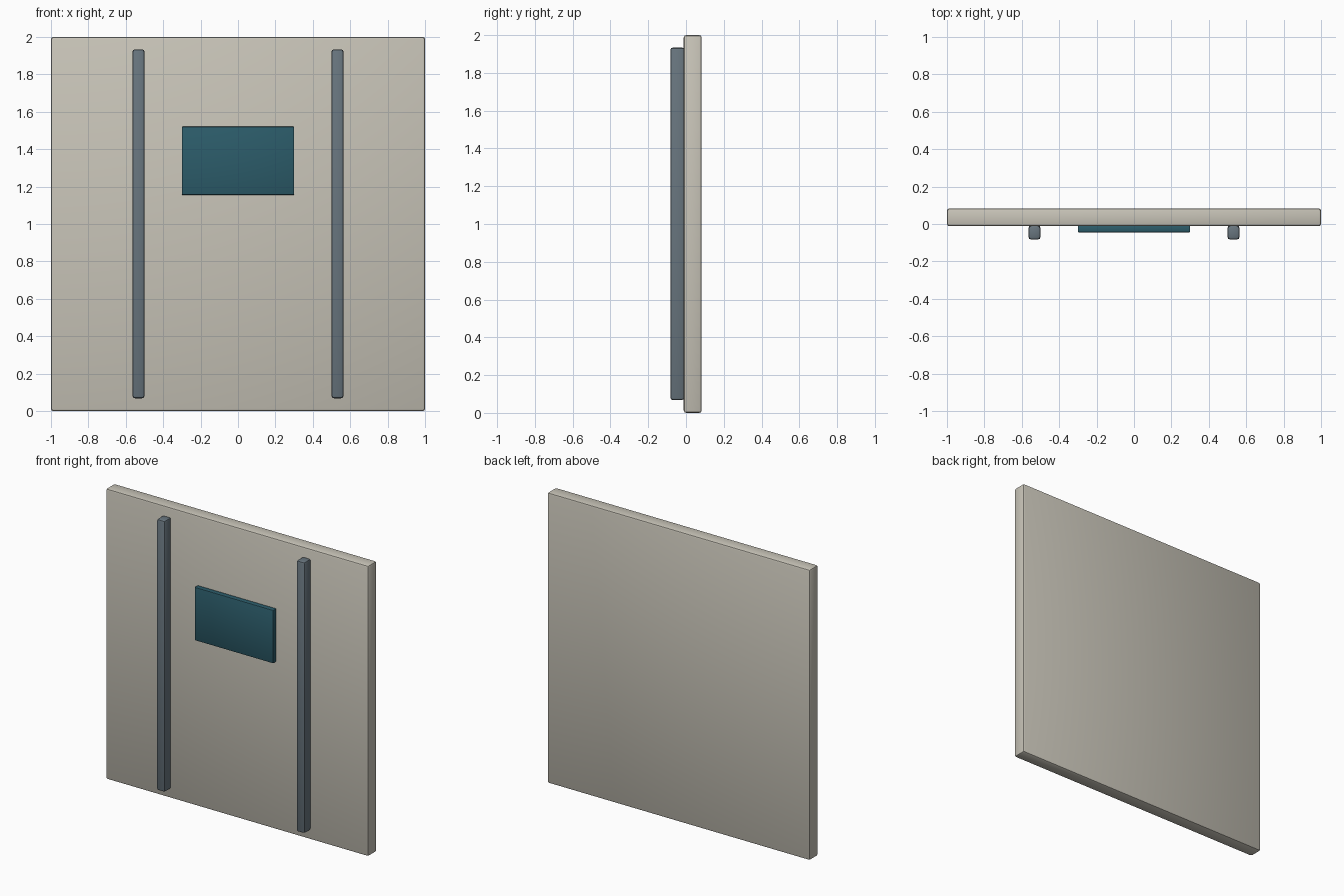
import bpy

if "Cube" in bpy.data.objects:
    bpy.data.objects.remove(bpy.data.objects["Cube"])


def material(name, rgb):
    mat = bpy.data.materials.new(name)
    mat.diffuse_color = (*rgb, 1.0)
    mat.use_nodes = True
    mat.node_tree.nodes["Principled BSDF"].inputs["Base Color"].default_value = mat.diffuse_color
    return mat


def rounded_box(name, low, high, bevel, mat):
    """Box between two corners with small smooth rounded edges."""
    bpy.ops.mesh.primitive_cube_add(
        size=1, location=[(a + b) / 2 for a, b in zip(low, high)])
    obj = bpy.context.object
    obj.name = name
    obj.scale = [b - a for a, b in zip(low, high)]
    bpy.ops.object.transform_apply(location=False, rotation=False, scale=True)
    obj.data.materials.append(mat)
    mod = obj.modifiers.new("rounded_edges", 'BEVEL')
    mod.width = bevel
    mod.segments = 2
    bpy.ops.object.modifier_apply(modifier=mod.name)
    bpy.ops.object.shade_smooth_by_angle()
    return obj


wall_grey = material("warm_light_grey", (0.578, 0.552, 0.479))
rib_grey = material("blue_grey", (0.138, 0.178, 0.209))
screen_teal = material("dark_teal", (0.025, 0.107, 0.144))

# Main wall panel
rounded_box("wall_panel", (-1, -0.012, 0), (1, 0.083, 2), 0.013, wall_grey)

# Pair of upright ribs on the front
for side, label in ((-1, "left"), (1, "right")):
    x = side * 0.532
    rounded_box(f"{label}_rib", (x - 0.032, -0.083, 0.068),
                (x + 0.032, -0.008, 1.934), 0.013, rib_grey)

# Display plate between the ribs
rounded_box("screen", (-0.3, -0.045, 1.155), (0.3, -0.008, 1.521),
            0.005, screen_teal)
